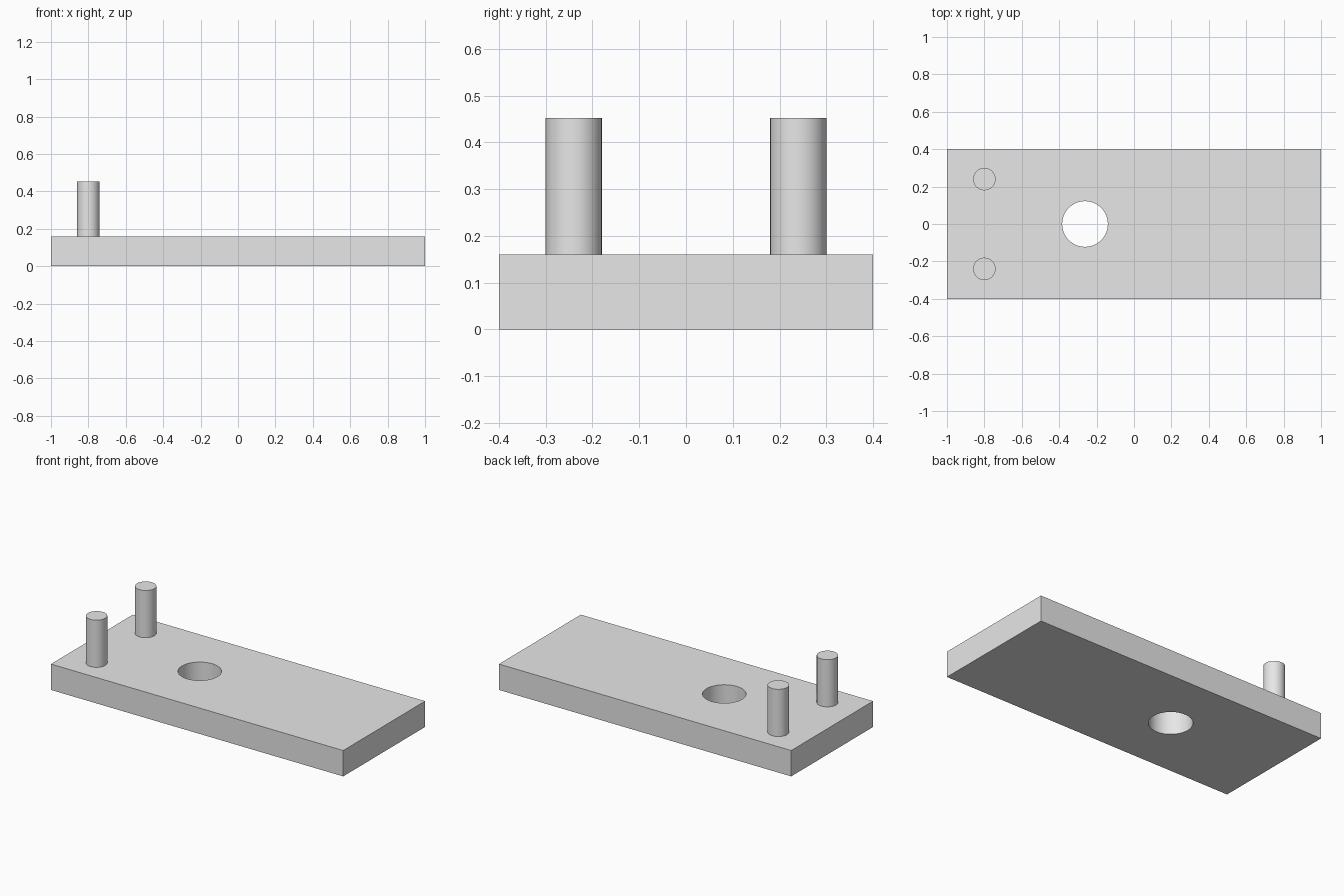
import bpy
import math

cube = bpy.data.objects.get("Cube")
if cube:
    bpy.data.objects.remove(cube, do_unlink=True)

GREY = (0.8, 0.8, 0.8, 1.0)
grey = bpy.data.materials.new("light_grey")
grey.use_nodes = True
grey.diffuse_color = GREY
grey.node_tree.nodes["Principled BSDF"].inputs["Base Color"].default_value = GREY

PLATE_TOP = 0.16
PEG_TOP = 0.452


def cylinder(name, x, y, radius, bottom, top):
    bpy.ops.mesh.primitive_cylinder_add(
        vertices=64, radius=radius, depth=top - bottom,
        location=(x, y, (bottom + top) / 2))
    obj = bpy.context.object
    obj.name = name
    obj.data.materials.append(grey)
    return obj


def smooth(obj):
    bpy.ops.object.select_all(action='DESELECT')
    obj.select_set(True)
    bpy.context.view_layer.objects.active = obj
    bpy.ops.object.shade_smooth_by_angle(angle=math.radians(30))


# Rectangular base plate
bpy.ops.mesh.primitive_cube_add(size=1, location=(0, 0, PLATE_TOP / 2))
plate = bpy.context.object
plate.name = "base_plate"
plate.scale = (2, 0.8, PLATE_TOP)
bpy.ops.object.transform_apply(location=False, rotation=False, scale=True)
plate.data.materials.append(grey)

# Round through hole, cut and applied
cutter = cylinder("hole_cutter", -0.262, 0, 0.122, -0.1, PLATE_TOP + 0.1)
cutter.hide_render = True
cut = plate.modifiers.new("through_hole", 'BOOLEAN')
cut.operation = 'DIFFERENCE'
cut.solver = 'EXACT'
cut.object = cutter
bpy.context.view_layer.objects.active = plate
bpy.ops.object.modifier_apply(modifier=cut.name)
bpy.data.objects.remove(cutter, do_unlink=True)
smooth(plate)

# Pair of upright pegs near the right end
for name, side in (("front_peg", -1), ("back_peg", 1)):
    smooth(cylinder(name, -0.8, side * 0.24, 0.06, PLATE_TOP, PEG_TOP))
